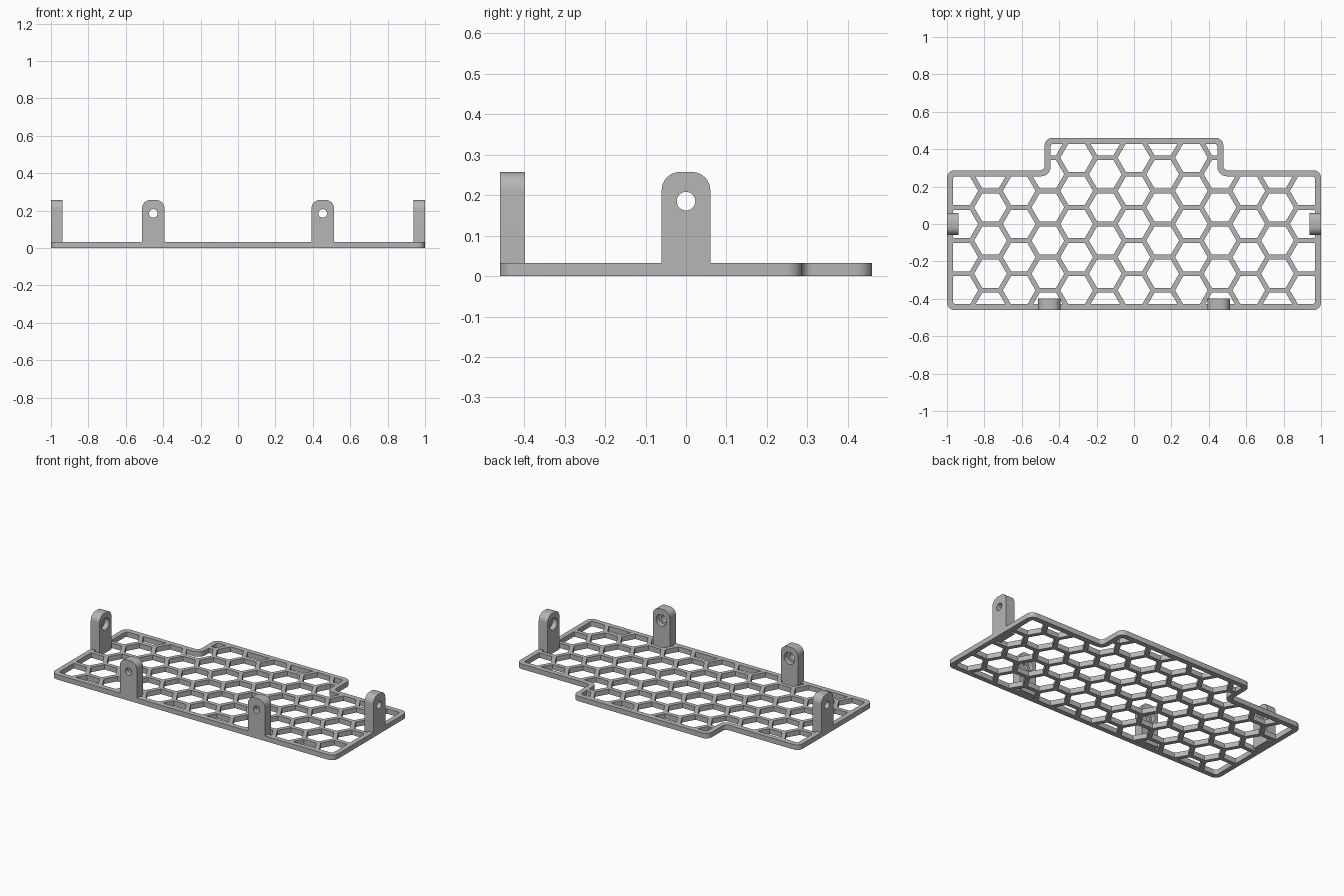
import bpy, bmesh, math
from mathutils import Vector, Matrix

cube = bpy.data.objects.get("Cube")
if cube:
    bpy.data.objects.remove(cube, do_unlink=True)

# Single grey material
grey = bpy.data.materials.new("plain_grey")
grey.use_nodes = True
grey.diffuse_color = (0.47, 0.47, 0.47, 1)
grey.node_tree.nodes["Principled BSDF"].inputs["Base Color"].default_value = (0.47, 0.47, 0.47, 1)

THICK = 0.032
RIM = 0.032


def rounded(corners, radii, steps=6):
    """Fillet every right-angled corner of a closed outline."""
    pts = []
    n = len(corners)
    for i, r in enumerate(radii):
        p = Vector(corners[i])
        a = (Vector(corners[i - 1]) - p).normalized() * r
        b = (Vector(corners[(i + 1) % n]) - p).normalized() * r
        if r == 0:
            pts.append(p)
            continue
        for k in range(steps + 1):
            t = k / steps * math.pi / 2
            pts.append(p + a * (1 - math.sin(t)) + b * (1 - math.cos(t)))
    return pts


def add_prism(bm, pts, low, high):
    face = bm.faces.new([bm.verts.new((p[0], p[1], low)) for p in pts])
    out = bmesh.ops.extrude_face_region(bm, geom=[face])
    top = [v for v in out["geom"] if isinstance(v, bmesh.types.BMVert)]
    bmesh.ops.translate(bm, verts=top, vec=(0, 0, high - low))


def make_object(name, bm):
    bmesh.ops.recalc_face_normals(bm, faces=bm.faces)
    mesh = bpy.data.meshes.new(name)
    bm.to_mesh(mesh)
    bm.free()
    mesh.materials.append(grey)
    ob = bpy.data.objects.new(name, mesh)
    bpy.context.collection.objects.link(ob)
    return ob


def prism(name, pts, low, high):
    bm = bmesh.new()
    add_prism(bm, pts, low, high)
    return make_object(name, bm)


def boolean(ob, cutter, operation):
    """Apply a boolean and discard the cutter."""
    cutter.hide_render = True
    mod = ob.modifiers.new("cut", "BOOLEAN")
    mod.operation, mod.solver, mod.object = operation, "EXACT", cutter
    bpy.context.view_layer.update()
    graph = bpy.context.evaluated_depsgraph_get()
    mesh = bpy.data.meshes.new_from_object(ob.evaluated_get(graph))
    ob.modifiers.clear()
    ob.data = mesh
    bpy.data.objects.remove(cutter, do_unlink=True)


def smooth(ob):
    bpy.ops.object.select_all(action="DESELECT")
    ob.select_set(True)
    bpy.context.view_layer.objects.active = ob
    bpy.ops.object.shade_smooth_by_angle(angle=math.radians(30))


def plate_outline(inset, convex, concave):
    """Stepped outline, narrower at the back."""
    w, tab = 1 - inset, 0.478 - inset
    front, step, back = -0.46 + inset, 0.287 - inset, 0.46 - inset
    half = [(w, front), (w, step), (tab, step), (tab, back)]
    radii = [convex, convex, concave, convex]
    corners = half + [(-x, y) for x, y in reversed(half)]
    return rounded(corners, radii + radii[::-1])


# Honeycomb openings, trimmed to the inside of the rim
PITCH = 0.1772
COLUMN = PITCH * math.sqrt(3) / 2
HOLE = (PITCH - 0.026) / math.sqrt(3)
bm = bmesh.new()
for col in range(-7, 8):
    for row in range(-4, 5):
        cx, cy = col * COLUMN, (row + 0.5 * (col % 2)) * PITCH
        add_prism(bm, [(cx + HOLE * math.cos(k * math.pi / 3),
                        cy + HOLE * math.sin(k * math.pi / 3)) for k in range(6)], -0.2, 0.2)
holes = make_object("honeycomb_cutter", bm)
boolean(holes, prism("rim_cutter", plate_outline(RIM, 0.015, 0.05), -0.1, 0.1), "INTERSECT")

# Base plate
plate = prism("honeycomb_plate", plate_outline(0, 0.04, 0.025), 0, THICK)
boolean(plate, holes, "DIFFERENCE")
smooth(plate)

# Mounting tab, drawn flat and then stood up with its outer face at the front
HALF, TOP, DEPTH, HOLE_Z = 0.06, 0.257, 0.062, 0.185


def circle(radius, sides=32):
    return [(radius * math.cos(2 * math.pi * k / sides),
             HOLE_Z + radius * math.sin(2 * math.pi * k / sides)) for k in range(sides)]


tab = prism("front_right_tab", rounded([(-HALF, 0), (HALF, 0), (HALF, TOP), (-HALF, TOP)],
                                       [0, 0, 0.045, 0.045], 10), -DEPTH, 0)
boolean(tab, prism("screw_hole_cutter", circle(0.023), -0.2, 0.2), "DIFFERENCE")
boolean(tab, prism("recess_cutter", circle(0.038), -0.2, -0.03), "DIFFERENCE")
tab.data.transform(Matrix.Rotation(math.pi / 2, 4, "X"))
smooth(tab)

# Place the four tabs with their recesses facing inwards
tab.location = (-0.453, -0.46, 0)
for name, place, turn in [("front_left_tab", (0.453, -0.46, 0), 0),
                          ("left_side_tab", (1, 0, 0), math.pi / 2),
                          ("right_side_tab", (-1, 0, 0), -math.pi / 2)]:
    other = bpy.data.objects.new(name, tab.data)
    other.location = place
    other.rotation_euler.z = turn
    bpy.context.collection.objects.link(other)
